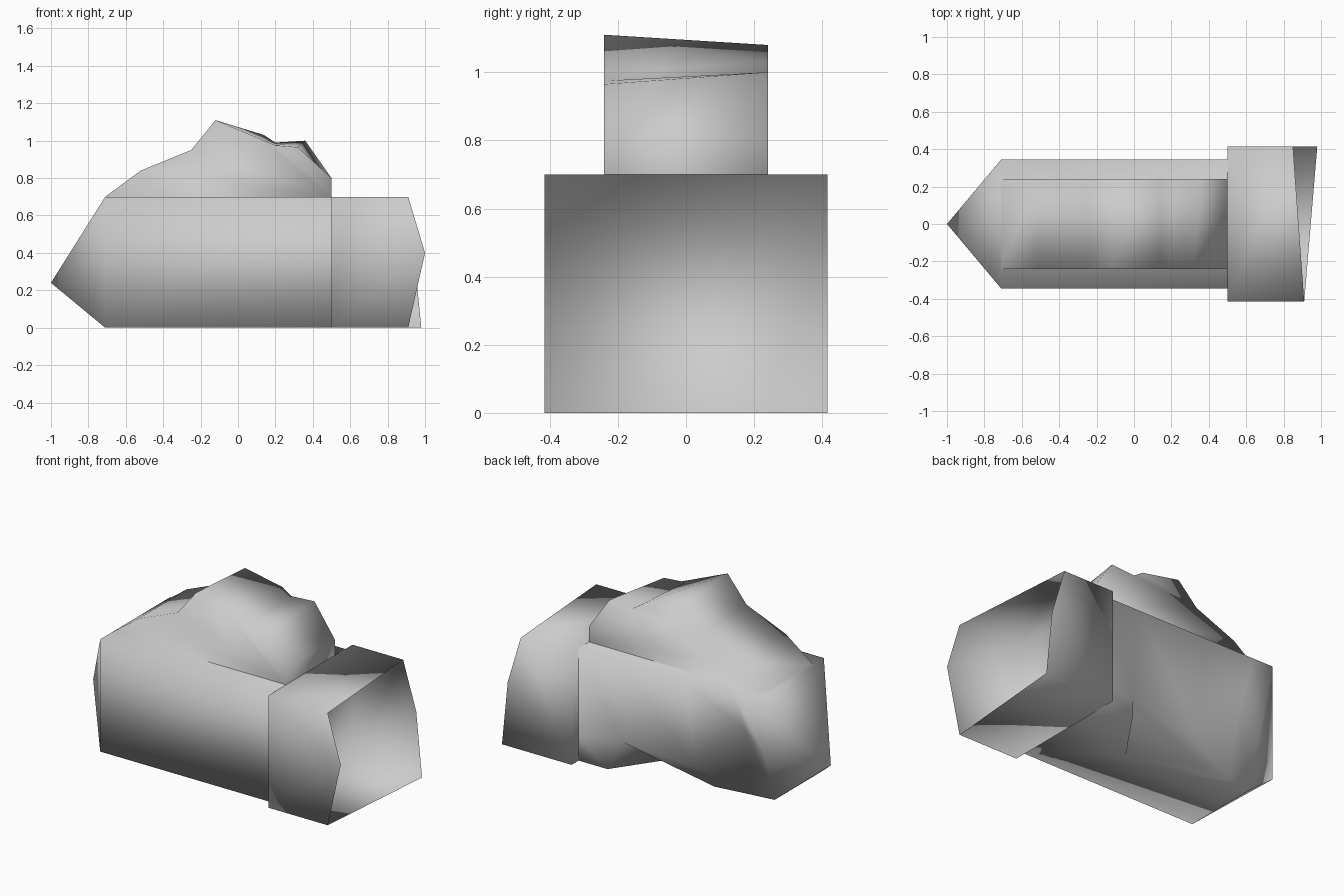
import bpy
import bmesh

cube = bpy.data.objects.get("Cube")
if cube:
    bpy.data.objects.remove(cube, do_unlink=True)

grey = bpy.data.materials.new("plain grey")
grey.use_nodes = True
COLOUR = (0.6, 0.6, 0.6, 1)
grey.diffuse_color = COLOUR
grey.node_tree.nodes["Principled BSDF"].inputs["Base Color"].default_value = COLOUR


def finish(name, bm):
    """Turn the bmesh into a smooth grey object."""
    bmesh.ops.remove_doubles(bm, verts=bm.verts, dist=0.0001)
    bmesh.ops.recalc_face_normals(bm, faces=bm.faces)
    for face in bm.faces:
        face.smooth = True
    mesh = bpy.data.meshes.new(name)
    bm.to_mesh(mesh)
    bm.free()
    mesh.materials.append(grey)
    obj = bpy.data.objects.new(name, mesh)
    bpy.context.collection.objects.link(obj)
    return obj


def row(bm, points):
    return [bm.verts.new(p) for p in points]


def strip(bm, a, b):
    """Bridge two rows with the same number of points."""
    for i in range(len(a) - 1):
        bm.faces.new((a[i], a[i + 1], b[i + 1], b[i]))


def side_profile(bm, profile, y):
    return row(bm, [(x, y, z) for x, z in profile])


# Rear box: a tube with a ragged open end at +x and a wall at x = 0.5
HALF = 0.415
bm = bmesh.new()
front = side_profile(bm, [(0.91, 0), (0.5, 0), (0.5, 0.7), (0.91, 0.7), (1.0, 0.4)], -HALF)
back = side_profile(bm, [(0.98, 0), (0.5, 0), (0.5, 0.7), (0.85, 0.7), (0.94, 0.4)], HALF)
strip(bm, front[:4], back[:4])
bm.faces.new(front)
bm.faces.new(back)
finish("open_rear_box", bm)

# Body: flat front side, pointed nose, hollowed lower back side
W = 0.345
bm = bmesh.new()
xs = (0.5, 0.24, -0.24, -0.57, -0.71)
top = row(bm, [(x, W, 0.7) for x in xs])
fold = row(bm, [(0.5, W, 0.15), (0.24, 0.28, 0.16), (-0.24, 0.25, 0.12),
                (-0.57, 0.22, 0.42), (-0.71, 0.23, 0.3)])
floor = row(bm, [(0.5, W, 0), (0.06, 0, 0), (-0.33, 0.19, 0),
                 (-0.55, 0.16, 0), (-0.71, 0.14, 0)])
heel = bm.verts.new((0.3, W, 0))
front_top = row(bm, [(0.5, -W, 0.7), (-0.71, -W, 0.7)])
front_low = row(bm, [(0.5, -W, 0), (-0.71, -W, 0)])
tip = bm.verts.new((-1, 0, 0.24))
strip(bm, top, fold)
strip(bm, fold[1:], floor[1:])
bm.faces.new((fold[0], fold[1], heel, floor[0]))
bm.faces.new((fold[1], floor[1], heel))
bm.faces.new(top + front_top[::-1])
bm.faces.new((front_top[0], front_top[1], front_low[1], front_low[0]))
bm.faces.new([floor[0], heel] + floor[1:] + front_low[::-1])
nose = [front_top[1], top[-1], fold[-1], floor[-1], front_low[1]]
for i, v in enumerate(nose):
    bm.faces.new((v, nose[(i + 1) % len(nose)], tip))
finish("body", bm)

# Uneven load on top of the body
D = 0.24
slope = [(-0.71, 0.7), (-0.52, 0.84), (-0.25, 0.95)]
bm = bmesh.new()
front = side_profile(bm, slope + [(-0.12, 1.11), (0.14, 1.0), (0.2, 0.975),
                                  (0.32, 0.965), (0.5, 0.8), (0.5, 0.7)], -D)
back = side_profile(bm, slope + [(-0.12, 1.08), (0.14, 1.03), (0.2, 0.99),
                                 (0.36, 1.0), (0.5, 0.8), (0.5, 0.7)], D)
strip(bm, front, back)
bm.faces.new(front)
bm.faces.new(back)
finish("top_load", bm)
